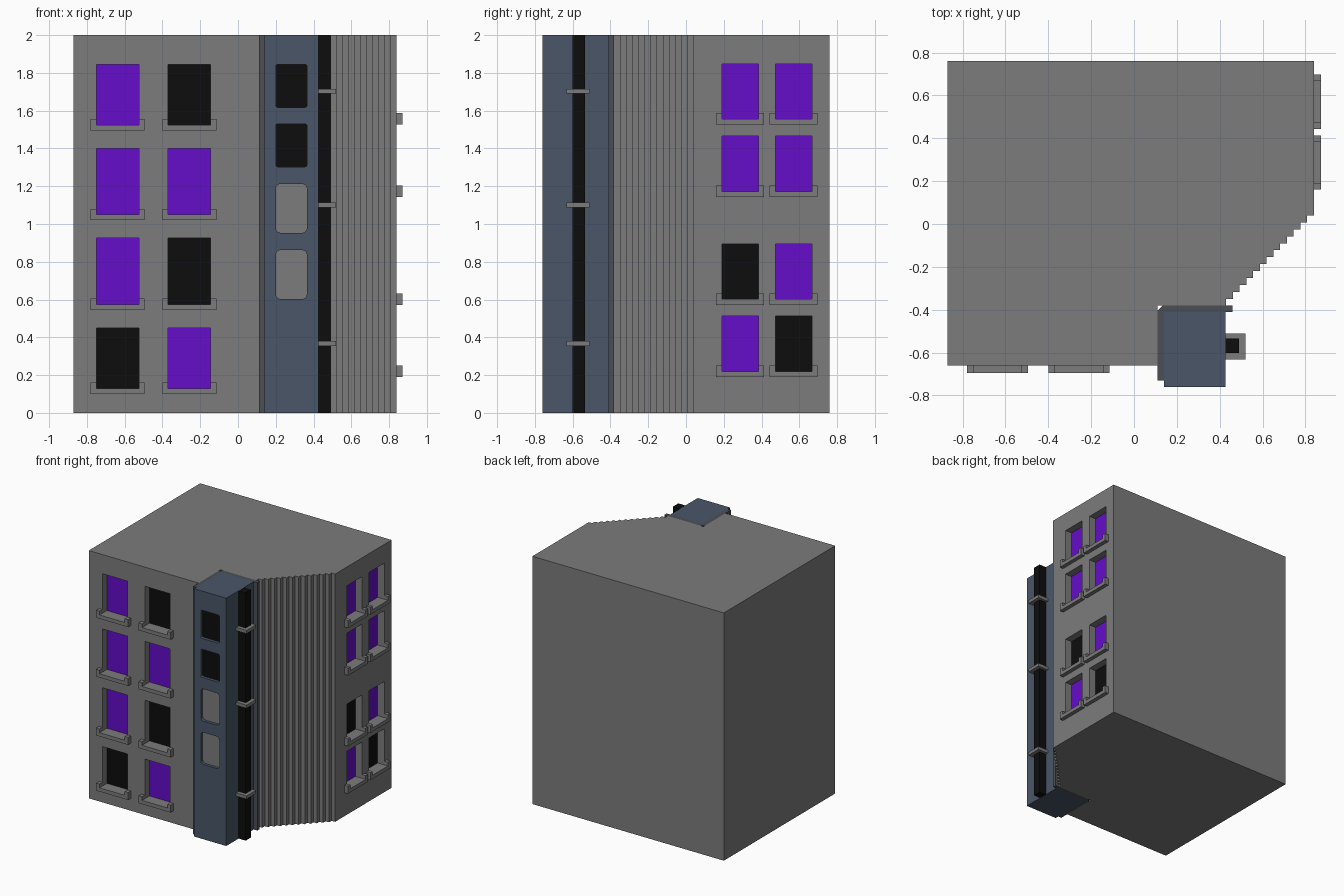
import bpy, bmesh, math
from mathutils import Vector

if "Cube" in bpy.data.objects:
    bpy.data.objects.remove(bpy.data.objects["Cube"])


def material(name, r, g, b):
    m = bpy.data.materials.new(name)
    m.diffuse_color = (r, g, b, 1)
    m.use_nodes = True
    m.node_tree.nodes["Principled BSDF"].inputs["Base Color"].default_value = m.diffuse_color
    return m


GREY = material("concrete grey", 0.2, 0.2, 0.203)
DARK = material("dark trim grey", 0.073, 0.078, 0.087)
BLUE = material("slate blue", 0.067, 0.093, 0.138)
PURPLE = material("purple glass", 0.13, 0.004, 0.584)
BLACK = material("black", 0.004, 0.004, 0.004)


# Extrude a 2D outline between lo and hi along the x, y or z axis
def prism(name, pts, axis, lo, hi, mat):
    place = {"x": lambda a, b, d: (d, a, b),
             "y": lambda a, b, d: (a, d, b),
             "z": lambda a, b, d: (a, b, d)}[axis]
    bm = bmesh.new()
    base = bm.faces.new([bm.verts.new(place(a, b, lo)) for a, b in pts])
    ext = bmesh.ops.extrude_face_region(bm, geom=[base])
    top = [v for v in ext["geom"] if isinstance(v, bmesh.types.BMVert)]
    bmesh.ops.translate(bm, verts=top, vec=Vector(place(0, 0, hi - lo)))
    bmesh.ops.recalc_face_normals(bm, faces=bm.faces)
    me = bpy.data.meshes.new(name)
    bm.to_mesh(me)
    bm.free()
    me.materials.append(mat)
    ob = bpy.data.objects.new(name, me)
    bpy.context.collection.objects.link(ob)
    return ob


def rect(a0, a1, b0, b1):
    return [(a0, b0), (a1, b0), (a1, b1), (a0, b1)]


# Rectangle with rounded corners
def rounded(a0, a1, b0, b1, r, n=4):
    pts = []
    for k, (a, b) in enumerate(rect(a0 + r, a1 - r, b0 + r, b1 - r)):
        for i in range(n + 1):
            t = math.pi + (k + i / n) * math.pi / 2
            pts.append((a + r * math.cos(t), b + r * math.sin(t)))
    return pts


# Cut an opening into a wall and discard the cutter
def cut(target, outline, axis, lo, hi):
    cutter = prism("cutter", outline, axis, lo, hi, target.data.materials[0])
    cutter.hide_render = True
    mod = target.modifiers.new("opening", "BOOLEAN")
    mod.operation = "DIFFERENCE"
    mod.solver = "EXACT"
    mod.object = cutter
    bpy.context.view_layer.objects.active = target
    bpy.ops.object.modifier_apply(modifier=mod.name)
    bpy.data.objects.remove(cutter)


# Sill with raised ends, wrapped round the bottom of a window
def sill_outline(a0, a1, b):
    e = 0.03
    return [(a0 - e, b - e), (a1 + e, b - e), (a1 + e, b + e), (a1, b + e),
            (a1, b), (a0, b), (a0, b + e), (a0 - e, b + e)]


# Building block with a notch for the tower and a stepped corner
outline = [(-0.87, 0.76), (-0.87, -0.66), (0.11, -0.66), (0.11, -0.38), (0.43, -0.38)]
for i in range(13):
    y = -0.35 + 0.0325 * i
    outline += [(0.43 + 0.0315 * i, y), (0.43 + 0.0315 * (i + 1), y)]
outline.append((outline[-1][0], 0.76))
body = prism("building_block", outline, "z", 0, 2, GREY)
RIGHT_X = outline[-1][0]
DEPTH = 0.065

# Front windows: rows from the bottom, P purple and K black
colours = {"P": PURPLE, "K": BLACK}
front_rows = [(0.13, 0.45, "KP"), (0.575, 0.925, "PK"),
              (1.05, 1.40, "PP"), (1.525, 1.845, "PK")]
for z0, z1, row in front_rows:
    for (x0, x1), c in zip([(-0.75, -0.525), (-0.37, -0.145)], row):
        cut(body, rect(x0, x1, z0, z1), "y", -0.7, -0.66 + DEPTH)
        prism("front_window_pane", rect(x0, x1, z0, z1), "y",
              -0.66 + DEPTH - 0.006, -0.66 + DEPTH, colours[c])
        prism("front_sill", sill_outline(x0, x1, z0), "y", -0.695, -0.66, GREY)

# Right side windows
right_rows = [(0.22, 0.512, "PK"), (0.602, 0.893, "KP"),
              (1.173, 1.465, "PP"), (1.557, 1.848, "PP")]
for z0, z1, row in right_rows:
    for (y0, y1), c in zip([(0.19, 0.383), (0.473, 0.667)], row):
        cut(body, rect(y0, y1, z0, z1), "x", RIGHT_X - DEPTH, 0.9)
        prism("side_window_pane", rect(y0, y1, z0, z1), "x",
              RIGHT_X - DEPTH, RIGHT_X - DEPTH + 0.006, colours[c])
        prism("side_sill", sill_outline(y0, y1, z0), "x", RIGHT_X, 0.872, GREY)

# Dark L-shaped lining behind the tower
prism("tower_lining", [(0.11, -0.73), (0.14, -0.73), (0.14, -0.41), (0.46, -0.41),
                       (0.46, -0.38), (0.135, -0.38), (0.11, -0.405)],
      "z", 0, 2, DARK)

# Blue corner tower with recessed openings
tower = prism("corner_tower", rect(0.14, 0.427, -0.76, -0.41), "z", 0, 2, BLUE)
for z0, z1, mat, r in [(0.603, 0.862, GREY, 0.025), (0.953, 1.212, GREY, 0.025),
                       (1.303, 1.53, BLACK, 0.01), (1.618, 1.845, BLACK, 0.01)]:
    shape = rounded(0.2, 0.365, z0, z1, r)
    cut(tower, shape, "y", -0.8, -0.73)
    prism("tower_window_pane", shape, "y", -0.736, -0.73, mat)

# Square drain pipe held by three clamps
prism("drain_pipe", rect(0.427, 0.49, -0.602, -0.535), "z", 0, 2, BLACK)
for z in (0.367, 1.1, 1.703):
    prism("pipe_clamp", rect(0.427, 0.52, -0.633, -0.512), "z", z - 0.013, z + 0.013, GREY)
